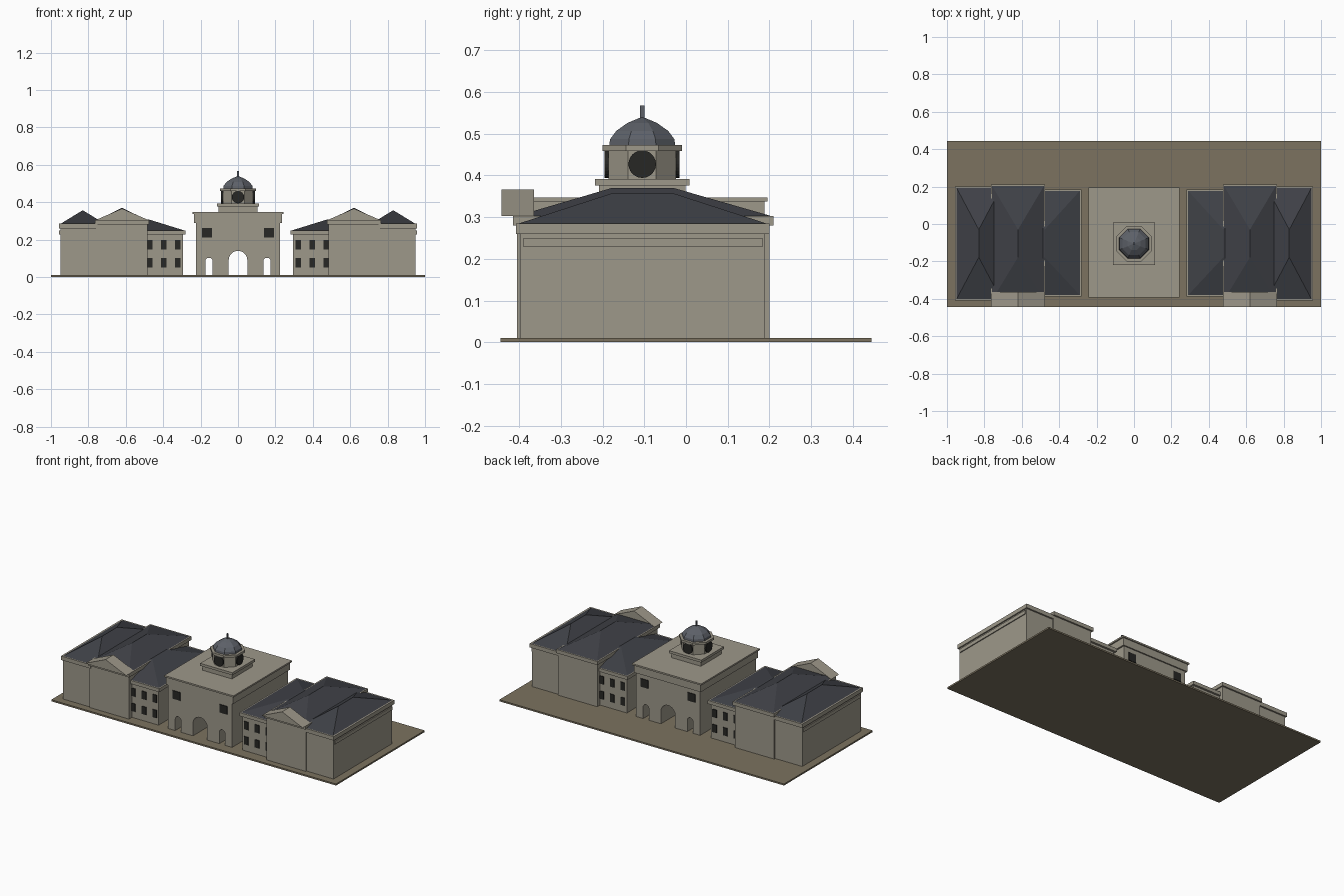
import bpy, bmesh, math

if "Cube" in bpy.data.objects:
    bpy.data.objects.remove(bpy.data.objects["Cube"])

def material(name, rgb):
    m = bpy.data.materials.new(name)
    m.diffuse_color = (*rgb, 1)
    m.use_nodes = True
    m.node_tree.nodes["Principled BSDF"].inputs["Base Color"].default_value = m.diffuse_color
    return m

STONE = material("stone", (0.34, 0.315, 0.255))
ROOF = material("slate", (0.05, 0.053, 0.063))
DOME = material("lead", (0.11, 0.12, 0.14))
DARK = material("dark_opening", (0.02, 0.02, 0.018))
EARTH = material("earth", (0.20, 0.17, 0.115))

def finish(name, bm, mat):
    bmesh.ops.recalc_face_normals(bm, faces=bm.faces)
    me = bpy.data.meshes.new(name)
    bm.to_mesh(me)
    bm.free()
    ob = bpy.data.objects.new(name, me)
    bpy.context.collection.objects.link(ob)
    me.materials.append(mat)
    return ob

def box(name, x0, x1, y0, y1, z0, z1, mat=STONE):
    prism(name, [(x0, z0), (x1, z0), (x1, z1), (x0, z1)], y0, y1, mat)

def prism(name, pts, y0, y1, mat=STONE):
    """Front outline in x,z extruded along y."""
    bm = bmesh.new()
    f = bm.faces.new([bm.verts.new((x, y0, z)) for x, z in pts])
    r = bmesh.ops.extrude_face_region(bm, geom=[f])
    vs = [v for v in r["geom"] if isinstance(v, bmesh.types.BMVert)]
    bmesh.ops.translate(bm, verts=vs, vec=(0, y1 - y0, 0))
    return finish(name, bm, mat)

def hip_roof(name, xc, half, y0, y1, z0, z1):
    bm = bmesh.new()
    c = [bm.verts.new((xc + a * half, y, z0)) for a, y in
         ((-1, y0), (1, y0), (1, y1), (-1, y1))]
    r0, r1 = bm.verts.new((xc, -0.178, z1)), bm.verts.new((xc, -0.03, z1))
    for f in (c[::-1], (c[0], c[1], r0), (c[1], c[2], r1, r0),
              (c[2], c[3], r1), (c[3], c[0], r0, r1)):
        bm.faces.new(f)
    return finish(name, bm, ROOF)

CY = -0.105  # lantern axis

def octagon_stack(name, profile, mat):
    """Eight-sided stack of (apothem, z) rings with flats facing the front."""
    bm = bmesh.new()
    rings = []
    for a, z in profile:
        r = a / math.cos(math.pi / 8)
        rings.append([bm.verts.new((r * math.cos((i + .5) * math.pi / 4),
                                    CY + r * math.sin((i + .5) * math.pi / 4), z))
                      for i in range(8)])
    for p, q in zip(rings, rings[1:]):
        for i in range(8):
            j = (i + 1) % 8
            bm.faces.new((p[i], p[j], q[j], q[i]))
    bm.faces.new(rings[0][::-1])
    bm.faces.new(rings[-1])
    return finish(name, bm, mat)

# Ground slab
box("base_slab", -1, 1, -0.445, 0.445, 0, 0.01, EARTH)

# Gate block with three arched passages
def arch(xc, half, top):
    spring = top - half
    pts = [(xc - half, 0.01)]
    for i in range(13):
        t = math.pi * (1 - i / 12)
        pts.append((xc + half * math.cos(t), spring + half * math.sin(t)))
    return pts + [(xc + half, 0.01)]

outline = [(-0.225, 0.01)]
for a in ((-0.155, 0.02, 0.103), (0, 0.05, 0.14), (0.155, 0.02, 0.103)):
    outline += arch(*a)
outline += [(0.225, 0.01), (0.225, 0.295), (-0.225, 0.295)]
prism("gate_block", outline, -0.38, 0.18)
box("gate_frieze", -0.235, 0.235, -0.386, 0.188, 0.29, 0.337)
box("gate_cornice", -0.243, 0.243, -0.393, 0.195, 0.337, 0.347)

# Wings, mirrored left and right
for s, side in ((-1, "left"), (1, "right")):
    def sbox(name, x0, x1, *rest):
        a, b = sorted((s * x0, s * x1))
        box(f"{side}_{name}", a, b, *rest)

    # Inner link wing
    sbox("link_wall", 0.295, 0.50, -0.375, 0.172, 0.01, 0.23)
    sbox("link_cornice", 0.282, 0.50, -0.388, 0.185, 0.228, 0.25)
    hip_roof(f"{side}_link_roof", s * 0.478, 0.188, -0.38, 0.177, 0.25, 0.308)

    # Pavilion with front pediment
    sbox("pavilion_wall", 0.483, 0.76, -0.405, 0.2, 0.01, 0.285)
    sbox("pavilion_cornice", 0.475, 0.765, -0.415, 0.21, 0.28, 0.303)
    hip_roof(f"{side}_pavilion_roof", s * 0.62, 0.138, -0.405, 0.203, 0.303, 0.37)
    prism(f"{side}_pediment", [(s * 0.475, 0.303), (s * 0.765, 0.303), (s * 0.62, 0.366)],
          -0.443, -0.364)

    # Outer end wing
    sbox("end_wall", 0.74, 0.95, -0.398, 0.19, 0.01, 0.262)
    sbox("end_cornice", 0.75, 0.958, -0.408, 0.2, 0.26, 0.285)
    sbox("end_band", 0.94, 0.956, -0.39, 0.184, 0.228, 0.25)
    hip_roof(f"{side}_end_roof", s * 0.83, 0.118, -0.4, 0.192, 0.285, 0.357)

    # Windows, front and back
    for face, wy, gy in (("front", -0.375, -0.38), ("back", 0.172, 0.18)):
        for x in (0.322, 0.397, 0.472):
            for z in (0.052, 0.148):
                sbox(f"{face}_link_window", x - 0.015, x + 0.015,
                     wy - 0.004, wy + 0.004, z, z + 0.05, DARK)
        sbox(f"{face}_gate_window", 0.138, 0.192, gy - 0.004, gy + 0.004, 0.21, 0.262, DARK)

# Lantern: stepped plinth, drum, cornice, dome, finial
box("plinth_lower", -0.104, 0.104, CY - 0.104, CY + 0.104, 0.345, 0.376)
box("plinth_upper", -0.113, 0.113, CY - 0.113, CY + 0.113, 0.376, 0.392)
octagon_stack("lantern_drum", [(0.081, 0.392), (0.081, 0.46)], STONE)
octagon_stack("lantern_cornice", [(0.095, 0.459), (0.095, 0.473)], STONE)
octagon_stack("dome", [(0.079, 0.473), (0.077, 0.487), (0.062, 0.507),
                       (0.035, 0.526), (0.004, 0.539)], DOME)
box("finial", -0.005, 0.005, CY - 0.005, CY + 0.005, 0.53, 0.568, DOME)

# Round dials on four sides of the drum
for i in range(4):
    a = i * math.pi / 2
    bpy.ops.mesh.primitive_cylinder_add(
        vertices=24, radius=0.033, depth=0.02,
        location=(0.08 * math.cos(a), CY + 0.08 * math.sin(a), 0.427),
        rotation=(0, math.pi / 2, a))
    bpy.context.object.name = f"dial_{i + 1}"
    bpy.context.object.data.materials.append(DARK)
